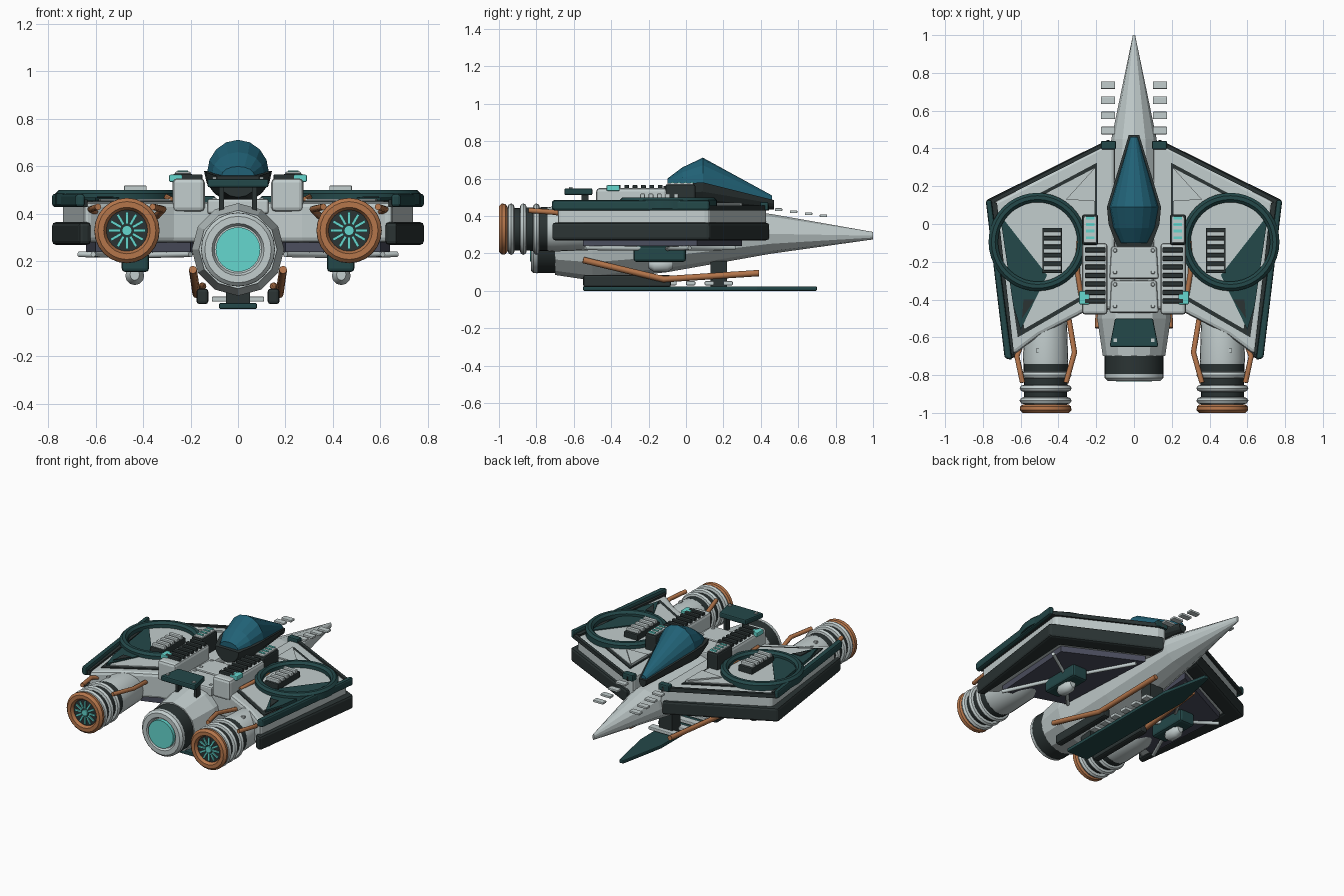
import bpy, bmesh, math
from mathutils import Matrix, Vector

if "Cube" in bpy.data.objects:
    bpy.data.objects.remove(bpy.data.objects["Cube"])


def material(name, rgb):
    m = bpy.data.materials.new(name)
    m.use_nodes = True
    m.diffuse_color = (*rgb, 1)
    m.node_tree.nodes["Principled BSDF"].inputs["Base Color"].default_value = (*rgb, 1)
    return m


WHITE = material("pale hull", (.54, .61, .61))
TEAL = material("dark teal", (.017, .065, .067))
GLASS = material("canopy blue", (.015, .12, .18))
DARK = material("charcoal", (.024, .034, .034))
COPPER = material("copper", (.46, .18, .07))
CYAN = material("cyan glow", (.13, .68, .62))
SLATE = material("slate underside", (.07, .075, .11))


def finish(name, data, mat, mirror, bevel=0):
    data.materials.append(mat)
    ob = bpy.data.objects.new(name, data)
    bpy.context.scene.collection.objects.link(ob)
    if bevel:
        b = ob.modifiers.new("Bevel", "BEVEL")
        b.width, b.segments, b.limit_method = bevel, 2, "ANGLE"
    if mirror:
        ob.modifiers.new("Mirror", "MIRROR")
    return ob


def from_bmesh(name, bm, mat, mirror, bevel=0, smooth=False):
    bmesh.ops.recalc_face_normals(bm, faces=bm.faces)
    me = bpy.data.meshes.new(name)
    bm.to_mesh(me)
    bm.free()
    if smooth:
        me.shade_smooth()
        me.set_sharp_from_angle(angle=math.radians(35))
    return finish(name, me, mat, mirror, bevel)


def plate(name, pts, z0, z1, mat, mirror=True, bevel=0):
    """Outline in plan, extruded upward."""
    bm = bmesh.new()
    face = bm.faces.new([bm.verts.new((x, y, z0)) for x, y in pts])
    top = bmesh.ops.extrude_face_region(bm, geom=[face])["geom"]
    bmesh.ops.translate(bm, vec=(0, 0, z1 - z0),
                        verts=[v for v in top if isinstance(v, bmesh.types.BMVert)])
    return from_bmesh(name, bm, mat, mirror, bevel)


def blocks(name, items, mat, mirror=True, bevel=0):
    """Boxes given as (min corner, max corner, optional matrix)."""
    bm = bmesh.new()
    for lo, hi, *turn in items:
        lo, hi = Vector(lo), Vector(hi)
        m = Matrix.Translation((lo + hi) / 2) @ Matrix.Diagonal((*(hi - lo), 1))
        bmesh.ops.create_cube(bm, size=1, matrix=turn[0] @ m if turn else m)
    return from_bmesh(name, bm, mat, mirror, bevel)


def loft(name, stations, mat, cx=0, mirror=False, seg=24, a0=0, a1=360, smooth=True):
    """Rings along y from (y, z, radius x, radius z); half arcs close flat."""
    bm = bmesh.new()
    full = a1 - a0 == 360
    n = seg if full else seg + 1
    rings = []
    for y, z, rx, rz in stations:
        angles = [math.radians(a0 + (a1 - a0) * i / seg) for i in range(n)]
        rings.append([bm.verts.new((cx + rx * math.cos(a), y, z + rz * math.sin(a)))
                      for a in angles])
    for r, s in zip(rings, rings[1:]):
        for i in range(n):
            j = (i + 1) % n
            bm.faces.new((r[i], r[j], s[j], s[i]))
    bm.faces.new(rings[0])
    bm.faces.new(rings[-1])
    return from_bmesh(name, bm, mat, mirror, 0, smooth)


def lathe(name, profile, mat, cx=0, cz=.25, mirror=False):
    return loft(name, [(y, cz, r, r) for y, r in profile], mat, cx, mirror)


def pipe(name, pts, radius, mat, mirror=True):
    cu = bpy.data.curves.new(name, "CURVE")
    cu.dimensions, cu.bevel_depth, cu.bevel_resolution, cu.use_fill_caps = "3D", radius, 2, True
    sp = cu.splines.new("POLY")
    sp.points.add(len(pts) - 1)
    for p, co in zip(sp.points, pts):
        p.co = (*co, 1)
    return finish(name, cu, mat, mirror)


# Fuselage, rear thruster and deck
loft("fuselage", [(-.7, .25, .165, .165), (-.5, .25, .195, .195), (-.1, .27, .17, .17),
                  (.45, .305, .12, .107), (1, .295, .006, .02)], WHITE, seg=12, smooth=False)
lathe("thruster_band", [(-.8, .155), (-.64, .155)], DARK)
lathe("thruster_rim", [(-.81, .1), (-.83, .11), (-.83, .14), (-.815, .155), (-.795, .156)], WHITE)
lathe("thruster_glow", [(-.834, .094), (-.79, .094)], CYAN)
for i, y in enumerate((-.29, -.47)):
    plate(f"deck_panel_{i}", [(-.13, y), (.13, y), (.12, y + .17), (-.12, y + .17)],
          .4, .463, WHITE, False, .01)
    for dy in (.025, .14):
        blocks(f"deck_rivets_{i}", [((.09, y + dy, .45), (.11, y + dy + .02, .47))], WHITE, bevel=.006)
plate("tail_plate", [(-.13, -.65), (.13, -.65), (.1, -.5), (-.1, -.5)], .512, .548, TEAL, False, .008)
blocks("tail_plate_posts", [((.06, -.56, .4), (.08, -.52, .53))], DARK)
blocks("tail_plate_bolts", [((.09, -.625, .54), (.108, -.607, .555))], WHITE)

# Canopy over a dark tub
loft("canopy", [(-.1, .56, .07, .04), (-.02, .57, .11, .09), (.09, .575, .13, .137),
                (.46, .48, .02, .03)], GLASS, seg=8, a1=180, smooth=False)
loft("canopy_tub", [(-.12, .56, .09, .09), (.0, .575, .135, .13), (.09, .58, .143, .13),
                    (.47, .485, .028, .05)], DARK, seg=8, a0=180, smooth=False)

# Shoulder rails with vents, lights and front pods
blocks("shoulder_rail", [((.14, -.48, .41), (.275, -.1, .55))], WHITE, bevel=.018)
blocks("vent_slats", [((.15, -.42 + i * .045, .54), (.26, -.395 + i * .045, .567))
                      for i in range(7)], DARK, bevel=.004)
blocks("rail_light", [((.235, -.425, .535), (.29, -.355, .565))], CYAN, bevel=.005)
blocks("shoulder_pod", [((.19, -.11, .44), (.275, .05, .57))], DARK, bevel=.01)
blocks("shoulder_pod_top", [((.2, -.1, .56), (.265, .04, .578))], WHITE, bevel=.005)
blocks("pod_lights", [((.21, -.08 + i * .035, .575), (.255, -.065 + i * .035, .583))
                      for i in range(4)], CYAN)

# Nose plates and small fairings
blocks("nose_plates", [((.1, .475 + i * .08, .427 - i * .011), (.175, .515 + i * .08, .442 - i * .011))
                       for i in range(4)], WHITE, bevel=.004)
blocks("nose_fairing", [((.095, .395, .43), (.175, .44, .475))], TEAL, bevel=.008)

# Wings: pale core, dark belt, outer trim
plate("wing", [(.1, .43), (.16, .42), (.74, .12), (.65, -.69), (.62, -.68), (.5, -.59),
               (.27, -.47), (.1, -.45)], .28, .45, WHITE, bevel=.02)
plate("wing_belt", [(.13, .45), (.785, .125), (.67, -.72), (.62, -.7), (.66, .07), (.13, .33)],
      .27, .365, DARK, bevel=.015)
plate("wing_top_edge", [(.13, .445), (.775, .12), (.75, .11), (.13, .422)], .43, .457, DARK)
plate("wing_trim", [(.755, .13), (.785, .125), (.685, -.71), (.645, -.72)], .43, .485, TEAL, bevel=.012)
plate("wing_trim_line", [(.725, .11), (.76, .12), (.655, -.7), (.635, -.69)], .43, .46, DARK)

# Wing-top panels
plate("panel_border", [(.195, .325), (.195, -.1), (.27, -.4), (.615, -.6), (.71, .05)], .44, .456, DARK)
plate("panel", [(.21, .295), (.21, -.1), (.285, -.385), (.58, -.555), (.69, .045)], .44, .462, WHITE)
plate("panel_wedge", [(.71, .05), (.46, -.27), (.6, -.56), (.64, -.43)], .44, .469, TEAL)
plate("wedge_inlay", [(.525, -.4), (.585, -.4), (.593, -.5)], .46, .473, DARK)
plate("front_flap", [(.205, .3), (.205, .12), (.36, .13)], .45, .471, WHITE)

# Round wing rings
bm = bmesh.new()
section = [(.26, .44), (.26, .485), (.245, .5), (.225, .5), (.21, .485), (.21, .44)]
loops = [[bm.verts.new((.51 + r * math.cos(i * math.tau / 40), -.095 + r * math.sin(i * math.tau / 40), z))
          for r, z in section] for i in range(40)]
for i, a in enumerate(loops):
    b = loops[(i + 1) % 40]
    for k in range(6):
        m = (k + 1) % 6
        bm.faces.new((a[k], b[k], b[m], a[m]))
from_bmesh("wing_ring", bm, TEAL, True, 0, True)

# Grilles inside the rings
blocks("grille_base", [((.38, -.26, .45), (.485, -.02, .5))], DARK, bevel=.006)
blocks("grille_slats", [((.385, -.245 + i * .045, .49), (.48, -.22 + i * .045, .52))
                        for i in range(5)], WHITE, bevel=.005)

# Wing underside: slate panel, struts and hanging pod
plate("wing_underside", [(.16, .3), (.64, .06), (.6, -.55), (.2, -.42)], .24, .285, SLATE)
pipe("strut_outer", [(.2, .26, .23), (.43, -.14, .225), (.67, .02, .23)], .012, WHITE)
pipe("strut_rear", [(.43, -.14, .225), (.61, -.54, .23)], .012, WHITE)
pipe("strut_inner", [(.2, -.4, .23), (.43, -.14, .225)], .012, WHITE)
blocks("under_pod", [((.375, -.28, .155), (.49, 0, .24))], TEAL, bevel=.015)
loft("under_pod_tip", [(-.2, .145, .02, .025), (-.17, .14, .04, .04), (-.1, .14, .04, .04),
                       (-.07, .145, .02, .025)], WHITE, .435, True, 12)

# Wing engines
EX, EZ = .468, .33
lathe("engine_body", [(-.76, .115), (-.72, .12), (-.5, .112), (-.4, .09)], WHITE, EX, EZ, True)
lathe("engine_core", [(-.97, .112), (-.74, .118)], DARK, EX, EZ, True)
for i, y in enumerate((-.80, -.87, -.935)):
    lathe(f"engine_ring_{i}", [(y - .02, .11), (y - .014, .13), (y, .138), (y + .014, .13), (y + .02, .11)],
          WHITE, EX, EZ, True)
lathe("exhaust_ring", [(-.955, .12), (-.965, .134), (-.985, .137), (-1, .122), (-1, .098), (-.975, .085)],
      COPPER, EX, EZ, True)
lathe("exhaust_disc", [(-.98, .087), (-.96, .087)], DARK, EX, EZ, True)
spin = [Matrix.Translation((EX, 0, EZ)) @ Matrix.Rotation(i * math.tau / 12, 4, "Y") for i in range(12)]
blocks("exhaust_spokes", [((.028, -.987, -.006), (.078, -.975, .006), m) for m in spin], CYAN)
lathe("exhaust_hub", [(-.99, .021), (-.97, .021)], CYAN, EX, EZ, True)
blocks("engine_bolts", [((.5, y, .43), (.52, y + .02, .45)) for y in (-.68, -.54)], WHITE)

# Copper feed pipes
pipe("feed_inner", [(.345, -.5, .39), (.315, -.68, .42), (.36, -.84, .43)], .014, COPPER)
pipe("feed_outer", [(.59, -.62, .4), (.62, -.7, .42), (.59, -.84, .43)], .014, COPPER)
pipe("shoulder_pipe", [(.28, -.38, .46), (.3, -.25, .47), (.29, -.08, .46)], .013, COPPER)

# Keel blade with skids, struts and rungs
plate("keel_blade", [(-.08, -.55), (.08, -.55), (.08, .38), (.015, .7), (-.015, .7), (-.08, .38)],
      0, .024, TEAL, False, .006)
blocks("skid", [((.125, -.55, .02), (.175, -.08, .085))], DARK, bevel=.012)
blocks("keel_posts", [((-.05, y, .02), (.05, y + .09, .16)) for y in (-.45, .13)], DARK, False)
blocks("keel_rungs", [((-.11, -.3 + i * .1, .03), (.11, -.25 + i * .1, .052))
                      for i in range(6)], WHITE, False, .005)
pipe("keel_strut", [(.19, -.55, .165), (.175, -.12, .062), (.15, .39, .095)], .017, COPPER)
